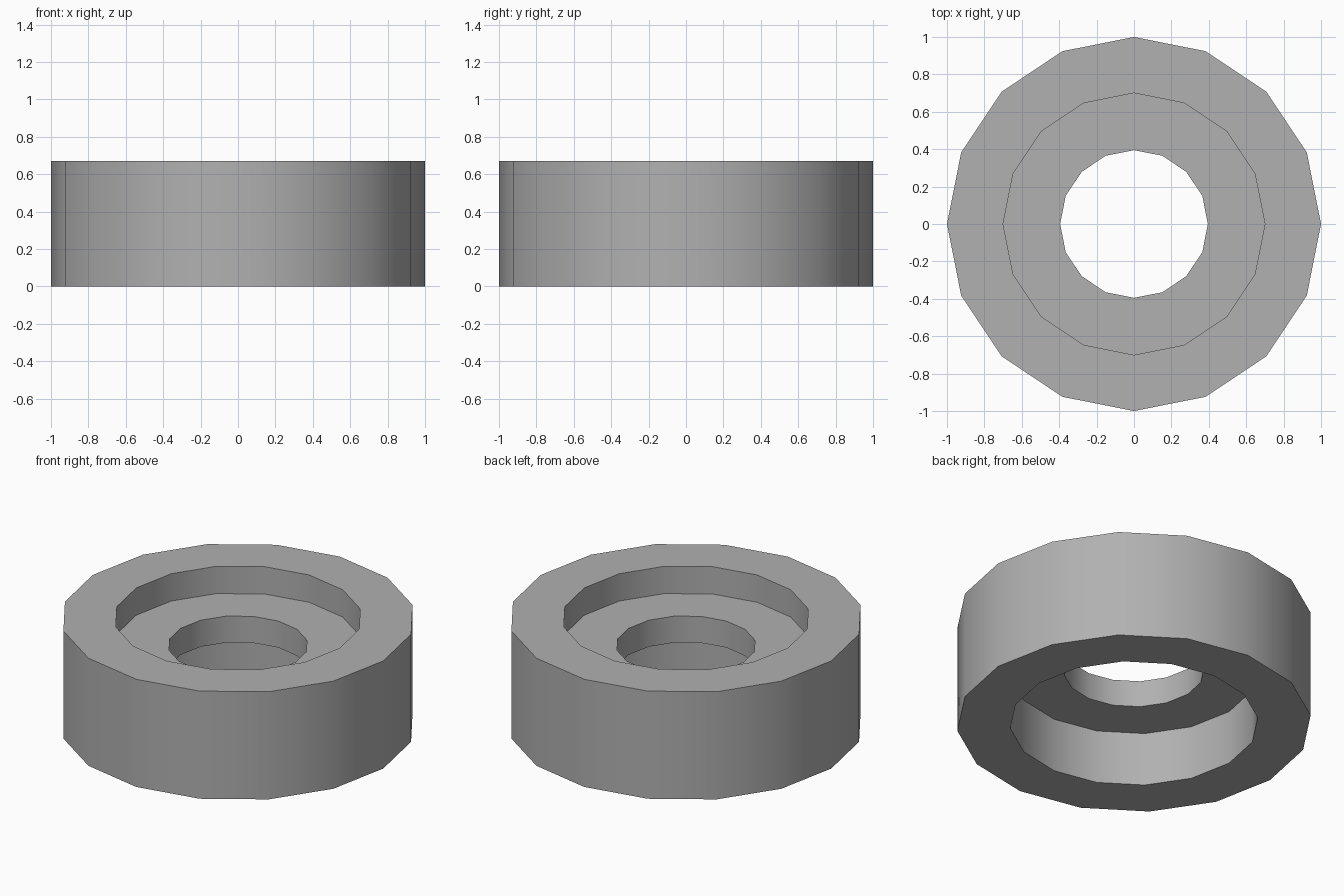
import bpy, bmesh
from math import cos, sin, pi

if "Cube" in bpy.data.objects:
    bpy.data.objects.remove(bpy.data.objects["Cube"])

SIDES = 16
# Closed cross-section (radius, height): rim, recesses on both faces, central web
PROFILE = [(1.0, 0.0), (1.0, 0.67), (0.7, 0.67), (0.7, 0.5),
           (0.395, 0.5), (0.395, 0.335), (0.7, 0.335), (0.7, 0.0)]

# Revolve the section around z
bm = bmesh.new()
rings = []
for i in range(SIDES):
    a = 2 * pi * i / SIDES
    rings.append([bm.verts.new((r * cos(a), r * sin(a), z)) for r, z in PROFILE])
n = len(PROFILE)
for i in range(SIDES):
    a, b = rings[i], rings[(i + 1) % SIDES]
    for j in range(n):
        k = (j + 1) % n
        bm.faces.new((a[j], b[j], b[k], a[k]))
bmesh.ops.recalc_face_normals(bm, faces=bm.faces)

mesh = bpy.data.meshes.new("recessed_ring")
bm.to_mesh(mesh)
bm.free()
ring = bpy.data.objects.new("recessed_ring", mesh)
bpy.context.collection.objects.link(ring)

# Dark grey finish
grey = bpy.data.materials.new("dark_grey")
grey.diffuse_color = (0.44, 0.44, 0.44, 1)
grey.use_nodes = True
grey.node_tree.nodes["Principled BSDF"].inputs["Base Color"].default_value = grey.diffuse_color
mesh.materials.append(grey)

# Smooth walls with crisp rims
bpy.context.view_layer.objects.active = ring
ring.select_set(True)
bpy.ops.object.shade_smooth_by_angle()
